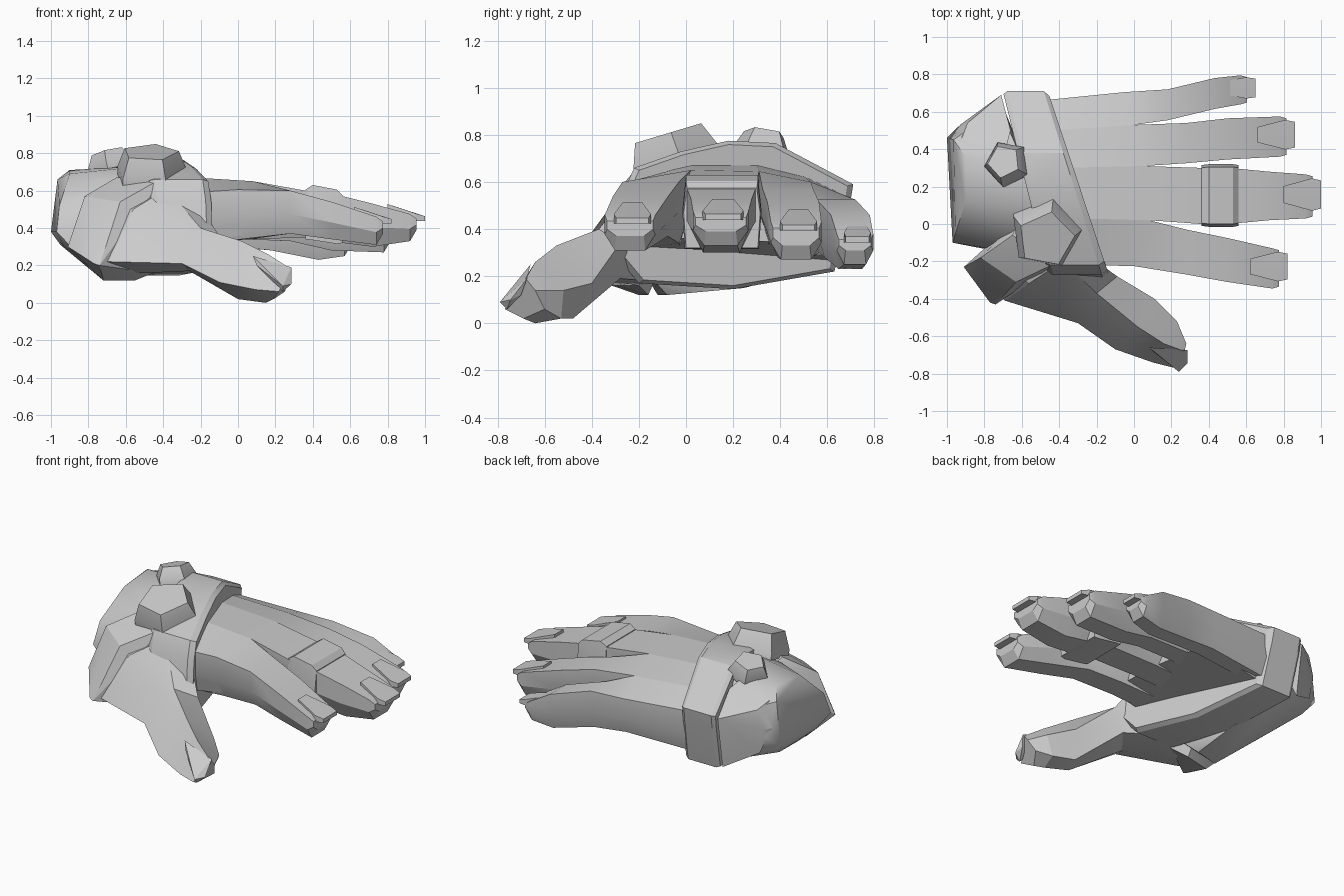
import bpy, bmesh, math
from mathutils import Vector

if "Cube" in bpy.data.objects:
    bpy.data.objects.remove(bpy.data.objects["Cube"])

grey = bpy.data.materials.new("glove grey")
grey.diffuse_color = (0.6, 0.6, 0.6, 1)
grey.use_nodes = True
grey.node_tree.nodes["Principled BSDF"].inputs["Base Color"].default_value = grey.diffuse_color


def finish(name, bm, smooth=25):
    bmesh.ops.recalc_face_normals(bm, faces=bm.faces)
    me = bpy.data.meshes.new(name)
    bm.to_mesh(me)
    bm.free()
    me.materials.append(grey)
    ob = bpy.data.objects.new(name, me)
    bpy.context.collection.objects.link(ob)
    bpy.ops.object.select_all(action='DESELECT')
    ob.select_set(True)
    bpy.context.view_layer.objects.active = ob
    bpy.ops.object.shade_smooth_by_angle(angle=math.radians(smooth))
    return ob


def loft(name, rings):
    """Skin between rings of equal size and cap both ends."""
    bm = bmesh.new()
    loops = [[bm.verts.new(p) for p in r] for r in rings]
    n = len(loops[0])
    for a, b in zip(loops, loops[1:]):
        for i in range(n):
            j = (i + 1) % n
            bm.faces.new((a[i], a[j], b[j], b[i]))
    bm.faces.new(loops[0])
    bm.faces.new(loops[-1])
    return finish(name, bm)


def hull(name, pts, smooth=20):
    bm = bmesh.new()
    vs = [bm.verts.new(p) for p in pts]
    res = bmesh.ops.convex_hull(bm, input=vs)
    junk = [v for v in res["geom_interior"] + res["geom_unused"]
            if isinstance(v, bmesh.types.BMVert)]
    if junk:
        bmesh.ops.delete(bm, geom=list(set(junk)), context='VERTS')
    return finish(name, bm, smooth)


def finger_ring(a, b, zb):
    """Six-sided section hung below the top corners a and b, narrower at the bottom."""
    a, b = Vector(a), Vector(b)
    ring = []
    for u, v in ((.2, 0), (.8, 0), (1, .45), (1, 1), (0, 1), (0, .45)):
        p = a.lerp(b, u)
        p.z = zb + (p.z - zb) * v
        ring.append(p)
    return ring


def cuff_x(y):
    return -.5 + (.66 - y) * .3


# seams between fingers: y at the cuff, z at the cuff, then the web point
seams = [((cuff_x(y), y, z), web) for y, z, web in (
    (-.22, .59, (0, -.225, .605)), (.03, .675, (.08, .02, .65)), (.30, .675, (.05, .31, .645)),
    (.50, .625, (0, .53, .60)), (.66, .55, (-.05, .705, .53)))]

# each finger: x, low y, high y, bottom, top
fingers = (
    ("index", ((.28, -.27, -.03, .37, .60), (.5, -.31, -.075, .34, .54), (.74, -.345, -.13, .31, .46))),
    ("middle", ((.36, 0, .30, .35, .60), (.56, .005, .295, .32, .57), (.72, .02, .28, .30, .53),
                (.92, .03, .265, .33, .475))),
    ("ring", ((.28, .325, .54, .33, .57), (.5, .345, .565, .28, .515), (.78, .36, .575, .27, .43))),
    ("little", ((.18, .555, .72, .28, .525), (.43, .615, .78, .23, .46), (.57, .64, .795, .25, .38))))

for k, (name, stations) in enumerate(fingers):
    rings = [finger_ring(seams[k][s], seams[k + 1][s], (.32, .34)[s] - (k == 3) * .04) for s in (0, 1)]
    rings += [finger_ring((x, y0, zt), (x, y1, zt), zb) for x, y0, y1, zb, zt in stations]
    x, y0, y1, zb, zt = stations[-1]
    rings.append(finger_ring((x + .035, y0 + .01, zt - .025), (x + .035, y1 - .01, zt - .025), zb + .06))
    loft(name + "_finger", rings)

    # nail jutting out over the tip
    tip, y, w, z = x + .08, (y0 + y1) / 2 + .01, (y1 - y0) * .32, zt - .012
    hull(name + "_nail", [(tip - back, y + s * w * f, z + up - d) for s in (-1, 1) for back, f, up, d in (
        (.2, .6, .065, 0), (.2, .6, .065, .03), (.05, 1.15, .015, 0), (.05, 1.15, .015, .04),
        (0, 1, 0, 0), (0, 1, 0, .025))])

# band round the middle finger
loft("finger_band", [[(x, .0 - o, z0), (x, .305 + o, z0), (x, .315 + o, z0 + .15), (x, .3 + o, z1),
                      (x, .005 - o, z1), (x, -.01 - o, z0 + .15)]
                     for x, o, z0, z1 in ((.36, 0, .34, .605), (.40, .005, .335, .63),
                                          (.53, .005, .315, .605), (.56, 0, .32, .575))])

# palm filling the hand below the finger roots
palm = [(-.21, .44), (-.19, .53), (.05, .6), (.32, .6), (.58, .53), (.655, .42), (.6, .26), (.2, .29), (-.18, .31)]
loft("palm", [[(cuff_x(y), y, z) for y, z in palm],
              [(.03 - .12 * max(0, y - .2), y * 1.04, .47 + (z - .47) * (.75 if z > .47 else .65))
               for y, z in palm]])

# slanted cuff round the base of the hand
cuff = [(-.3, .29), (-.27, .55), (-.22, .66), (-.02, .73), (.18, .775), (.38, .765), (.71, .59),
        (.695, .5), (.63, .22), (.2, .145), (-.2, .17)]


def cuff_ring(x, k, s):
    return [(x + (.72 - y) * k, .2 + (y - .2) * s, .45 + (z - .45) * s) for y, z in cuff]


loft("cuff", [cuff_ring(-.70, .24, .97), cuff_ring(-.68, .25, 1),
              cuff_ring(-.485, .315, 1), cuff_ring(-.455, .315, .95)])

# wrist block behind the cuff
hull("wrist", [(-1, .46, .38), (-.965, .45, .66), (-.9, .36, .71), (-.9, .12, .69), (-.955, -.05, .52),
               (-.97, -.1, .38), (-.93, .0, .3), (-.95, .4, .31), (-.94, .52, .44), (-.72, .62, .57),
               (-.68, .58, .25), (-.6, .35, .72), (-.52, .1, .73), (-.45, -.18, .6),
               (-.45, -.2, .25), (-.72, -.12, .12), (-.56, -.08, .12), (-.55, .25, .15)], 40)

# side strap on the wrist
hull("wrist_strap", [(-.96, .49, .5), (-.93, .53, .5), (-.92, .46, .66), (-.89, .54, .62),
                     (-.71, .69, .57), (-.71, .64, .24), (-.90, .53, .34), (-.69, .38, .73),
                     (-.73, .34, .73), (-.66, .5, .68)])

# guard wrapped over the thumb joint
hull("thumb_guard", [(-.91, -.23, .30), (-.82, -.18, .57), (-.65, -.06, .67), (-.77, -.42, .21),
                     (-.74, -.43, .2), (-.63, -.31, .54), (-.40, -.2, .67), (-.72, -.2, .12),
                     (-.55, -.16, .12), (-.45, -.2, .16), (-.35, -.1, .6), (-.6, .05, .6)])

# thumb: ridge, outer, bottom, inner bottom, inner (a brow point is added after the ridge)
base = [(-.38, -.20, .61), (-.69, -.41, .22), (-.48, -.3, .16), (-.3, -.16, .18), (-.2, -.2, .52)]
thumb = [
    [(x - .06, y + .06, z) for x, y, z in base], base,
    [(-.2, -.37, .40), (-.3, -.53, .21), (-.26, -.42, .17), (-.15, -.28, .19), (-.09, -.28, .34)],
    [(.02, -.55, .33), (-.1, -.67, .11), (0, -.6, .02), (.05, -.48, .02), (.11, -.4, .17)],
    [(.16, -.64, .26), (.1, -.74, .07), (.15, -.64, .0), (.18, -.53, .02), (.23, -.52, .14)],
    [(.27, -.68, .19), (.22, -.77, .06), (.19, -.69, .02), (.25, -.6, .06), (.28, -.64, .14)]]
for i, r in enumerate(thumb):
    brow = (Vector(r[0]) + Vector(r[1])) / 2
    if i < 2:
        brow += Vector((-.025, -.012, .085))
    thumb[i] = [r[0], brow] + r[1:]
loft("thumb", thumb)
hull("thumb_nail", [(.08, -.66, .25), (.1, -.68, .2), (.24, -.79, .09), (.285, -.745, .10), (.285, -.675, .19),
                    (.24, -.76, .06), (.27, -.70, .12)])


# five-sided studs on the back of the hand
def stud(name, centre, axis, r0, r1, h, turn):
    c, n = Vector(centre), Vector(axis).normalized()
    rot = Vector((0, 0, 1)).rotation_difference(n)

    def ring(r, z):
        return [c + rot @ Vector((r * math.cos(turn + i * math.tau / 5),
                                  r * math.sin(turn + i * math.tau / 5), z)) for i in range(5)]
    loft(name, [ring(r0, -.04), ring(r0, 0), ring(r1, h)])


stud("large_stud", (-.47, -.05, .70), (0, -.3, 1), .20, .155, .11, 1.38)
stud("small_stud", (-.68, .325, .745), (-.25, .15, 1), .125, .09, .065, .75)
